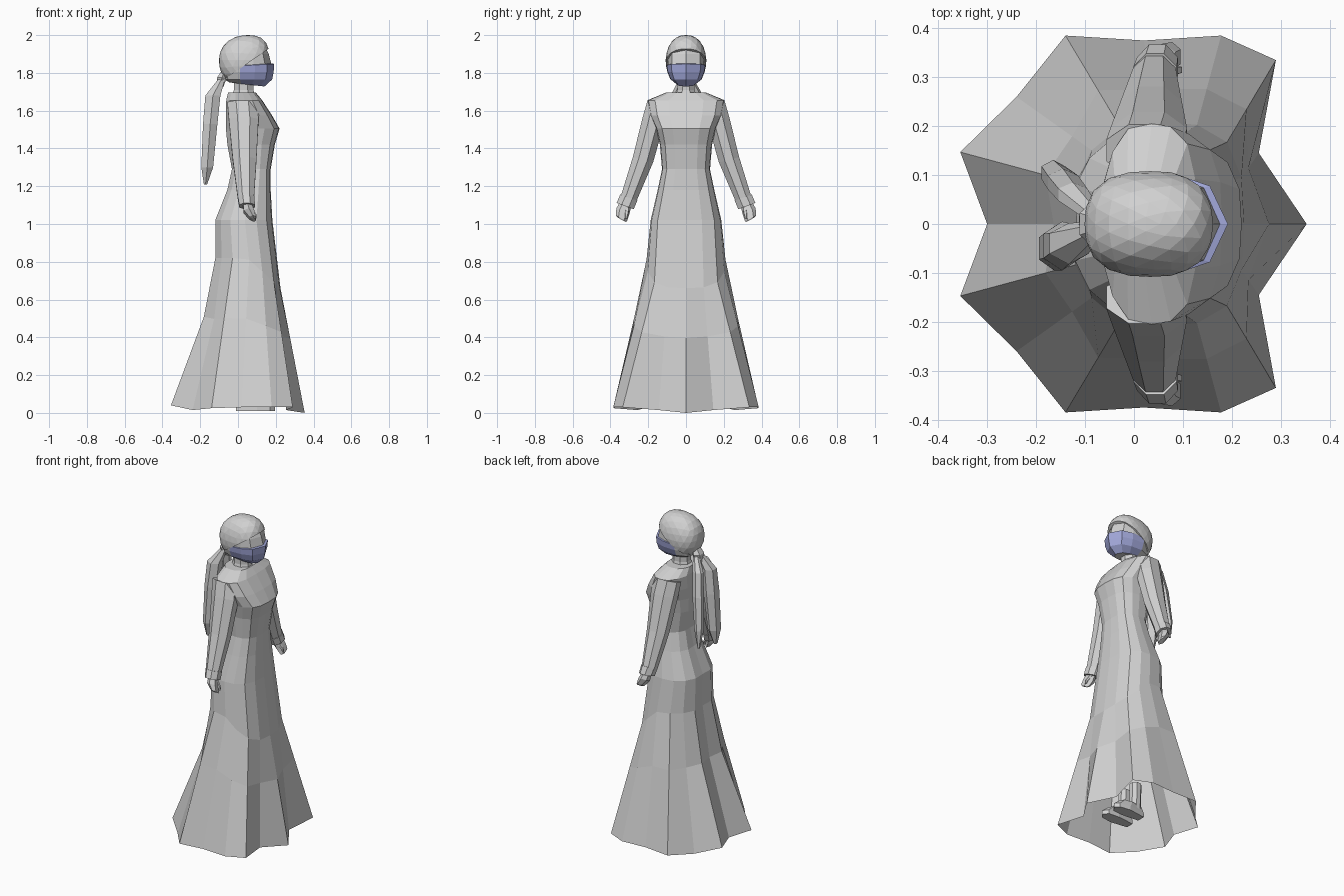
import bpy, bmesh, math
from mathutils import Vector


def material(name, rgb):
    m = bpy.data.materials.new(name)
    m.diffuse_color = (*rgb, 1)
    return m


GREY = material("pale_grey", (0.64, 0.64, 0.64))
BLUE = material("mask_blue", (0.36, 0.39, 0.70))


def finish(name, bm, mats=(GREY,)):
    bmesh.ops.recalc_face_normals(bm, faces=bm.faces)
    me = bpy.data.meshes.new(name)
    bm.to_mesh(me)
    bm.free()
    for m in mats:
        me.materials.append(m)
    ob = bpy.data.objects.new(name, me)
    bpy.context.collection.objects.link(ob)
    return ob


def loft(rings, caps=(True, True)):
    """Skin a list of closed rings that share a point count."""
    bm = bmesh.new()
    rows = [[bm.verts.new(p) for p in r] for r in rings]
    n = len(rows[0])
    for a, b in zip(rows, rows[1:]):
        for i in range(n):
            j = (i + 1) % n
            bm.faces.new((a[i], a[j], b[j], b[i]))
    for cap, row in zip(caps, (rows[0], rows[-1])):
        if cap:
            bm.faces.new(row)
    return bm


def mirror_ring(half):
    """Close a half outline that starts and ends on y = 0."""
    return half + [(x, -y, z) for x, y, z in half[-2:0:-1]]


def tube(name, path, sides=8, lean=0.0, flip=1):
    """Path of (x, y, z, rx, ry); lean tilts each section along y."""
    rings = []
    for x, y, z, rx, ry in path:
        ring = []
        for k in range(sides):
            a = 2 * math.pi * (k + 0.5) / sides
            s = ry * math.sin(a)
            ring.append((x + rx * math.cos(a),
                         flip * (y + s * math.cos(lean)),
                         z + s * math.sin(lean)))
        rings.append(ring)
    return finish(name, loft(rings))


# Gown: bodice rings, hips, then pleats flaring to a star-shaped hem
DIRS = [(1, 0), (0.97, 0.45), (0.80, 0.80), (0.45, 0.97), (0.05, 1),
        (-0.45, 0.95), (-0.78, 0.72), (-0.97, 0.40), (-0.95, 0)]
HEM = [(0.353, 0, 0.0), (0.255, 0.145, 0.015), (0.29, 0.335, 0.03),
       (0.178, 0.385, 0.03), (0.02, 0.375, 0.03), (-0.14, 0.385, 0.025),
       (-0.24, 0.26, 0.015), (-0.355, 0.147, 0.04), (-0.30, 0, 0.035)]


def body_ring(front, back, w, z, dip=0.0):
    c, r = (front + back) / 2, (front - back) / 2
    return [(c + r * dx, w * dy, z - dip * max(0, dx)) for dx, dy in DIRS]


bodice = [body_ring(*r) for r in (
    (0.095, -0.055, 0.108, 1.695),
    (0.128, -0.065, 0.205, 1.655),
    (0.180, -0.068, 0.190, 1.575),
    (0.22, -0.068, 0.158, 1.505),
    (0.195, -0.06, 0.138, 1.42),
    (0.173, -0.035, 0.127, 1.29),
    (0.173, -0.06, 0.150, 1.18),
    (0.182, -0.125, 0.187, 1.02),
    (0.225, -0.125, 0.209, 0.82, 0.16))]
knee = []
for i, (p, q) in enumerate(zip(bodice[-1], HEM)):
    t = 0.40 if i < 6 else 0.26
    v = Vector(p).lerp(Vector(q), t)
    v.z = p[2] + (q[2] - p[2]) * 0.40
    knee.append(tuple(v))
finish("gown", loft([mirror_ring(h) for h in bodice + [knee, HEM]],
                    (True, False)))

# Sleeves, cuffs, hands, legs and shoes on both sides
for side, s in (("left", 1), ("right", -1)):
    tube(side + "_sleeve", [
        (0.022, 0.150, 1.640, 0.085, 0.060),
        (0.03, 0.172, 1.55, 0.085, 0.064),
        (0.035, 0.228, 1.34, 0.068, 0.060),
        (0.042, 0.305, 1.13, 0.046, 0.047)], 8, 0.27, s)
    tube(side + "_cuff", [
        (0.043, 0.303, 1.14, 0.048, 0.052),
        (0.048, 0.322, 1.095, 0.045, 0.052)], 8, 0.35, s)
    tube(side + "_hand", [
        (0.048, 0.317, 1.11, 0.025, 0.032),
        (0.058, 0.335, 1.065, 0.032, 0.038),
        (0.078, 0.342, 1.03, 0.020, 0.034),
        (0.085, 0.340, 1.022, 0.010, 0.022)], 6, 0.5, s)
    tube(side + "_thumb", [
        (0.065, 0.31, 1.085, 0.012, 0.012),
        (0.09, 0.315, 1.05, 0.010, 0.010),
        (0.094, 0.317, 1.03, 0.005, 0.005)], 5, 0, s)
    tube(side + "_leg", [
        (0.035, 0.05, 0.05, 0.035, 0.032),
        (0.03, 0.05, 0.22, 0.036, 0.034)], 8, 0, s)
    sole = [(-0.01, 0.025), (-0.01, 0.075), (0.10, 0.09), (0.17, 0.08),
            (0.195, 0.055), (0.17, 0.02), (0.10, 0.015)]
    finish(side + "_shoe", loft([
        [(x, s * y, 0.01) for x, y in sole],
        [(x, s * y, 0.035) for x, y in sole],
        [(0.035 + (x - 0.035) * 0.7, s * (0.05 + (y - 0.05) * 0.8), 0.075)
         for x, y in sole]]))

# Neck
tube("neck", [(0.03, 0, 1.67, 0.068, 0.062),
              (0.03, 0, 1.71, 0.056, 0.050),
              (0.03, 0, 1.79, 0.056, 0.050)])

# Head with a wrapped mask over the lower front faces
FACE = [(0.192, 0), (0.155, 0.078), (0.09, 0.100), (0.01, 0.103),
        (-0.06, 0.07), (-0.08, 0)]
head_rings = []
for z, k, w, lift in ((1.728, 0.68, 0.46, 0.015), (1.765, 0.93, 0.80, 0.0),
                      (1.805, 0.98, 0.96, 0.0), (1.848, 1.0, 1.0, -0.012),
                      (1.850, 0.90, 0.95, -0.012), (1.90, 0.82, 0.94, 0.0),
                      (1.945, 0.68, 0.82, 0.0)):
    head_rings.append(mirror_ring([
        (0.03 + (x - 0.03) * k, y * w, z + lift * (1 - x / 0.192))
        for x, y in FACE]))
bm = loft(head_rings)
for f in bm.faces:
    c = f.calc_center_median()
    f.material_index = int(c.z < 1.851 and c.x > 0.02
                           and len(f.verts) == 4
                           and max(v.co.z for v in f.verts) < 1.8505)
finish("head_and_mask", bm, (GREY, BLUE))

# Head scarf: faceted boxy dome cut on a slant to open the face
bm = bmesh.new()
bmesh.ops.create_icosphere(bm, subdivisions=3, radius=1)
for v in bm.verts:
    x, y, z = v.co
    n = (abs(x) ** 2.5 + abs(y) ** 2.5 + abs(z) ** 2.2) ** (1 / 2.35)
    x, y, z = x / n, y / n, z / n
    v.co = (0.033 + 0.134 * x + 0.02 * max(0, z) ** 2,
            0.108 * y * (1 - 0.08 * max(0, z)), 1.868 + 0.132 * z)
a, b = Vector((-0.10, 0, 1.745)), Vector((0.165, 0, 1.93))
d = b - a
cut = bmesh.ops.bisect_plane(bm, geom=bm.verts[:] + bm.edges[:] + bm.faces[:],
                             plane_co=a, plane_no=(-d.z, 0, d.x),
                             clear_inner=True)
rim = [e for e in cut["geom_cut"] if isinstance(e, bmesh.types.BMEdge)]
bmesh.ops.edgeloop_fill(bm, edges=rim)
finish("head_scarf", bm)

# Knot and the two hanging scarf ends
tube("scarf_knot", [(-0.07, 0, 1.81, 0.02, 0.03),
                    (-0.085, 0, 1.775, 0.03, 0.045),
                    (-0.095, 0, 1.725, 0.02, 0.03)], 6)
tube("wide_scarf_end", [
    (-0.085, -0.015, 1.77, 0.020, 0.02),
    (-0.133, -0.040, 1.68, 0.046, 0.042),
    (-0.147, -0.045, 1.53, 0.044, 0.050),
    (-0.163, -0.050, 1.30, 0.036, 0.045),
    (-0.172, -0.050, 1.21, 0.010, 0.015)], 6)
tube("narrow_scarf_end", [
    (-0.085, 0.02, 1.77, 0.018, 0.018),
    (-0.125, 0.06, 1.69, 0.034, 0.025),
    (-0.145, 0.085, 1.55, 0.036, 0.028),
    (-0.165, 0.105, 1.35, 0.028, 0.026),
    (-0.170, 0.115, 1.24, 0.006, 0.010)], 6)
